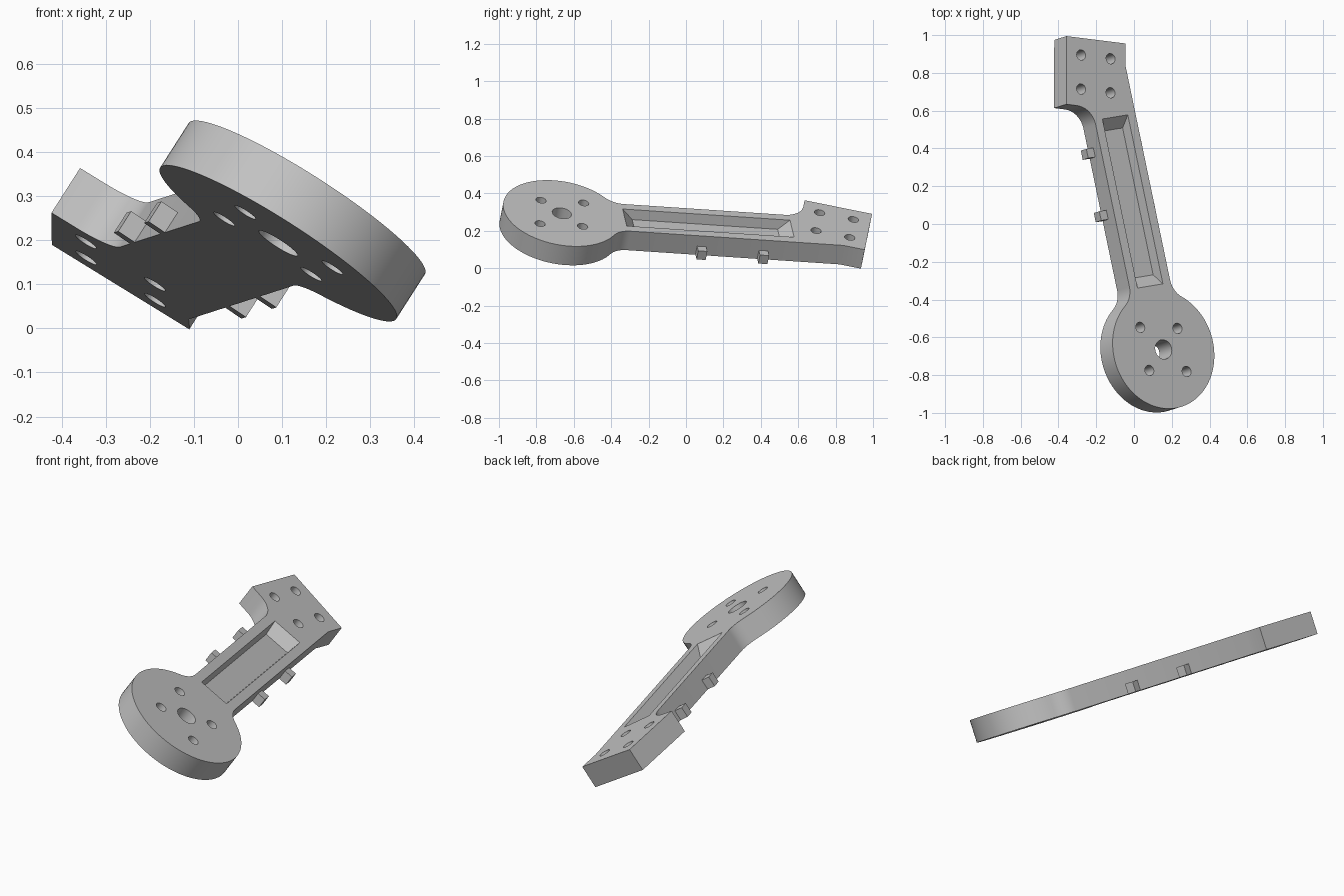
import bpy, bmesh
from math import sin, cos, atan2, pi, radians, sqrt, tan
from mathutils import Vector, Matrix

if "Cube" in bpy.data.objects:
    bpy.data.objects.remove(bpy.data.objects["Cube"], do_unlink=True)

# Tilted frame: local x across the arm, y along it, z out of the top face
normal = Vector((0.64, 0.2, 1)).normalized()
along = Vector((-0.208, 1, -0.067)).normalized()
across = along.cross(normal).normalized()
along = normal.cross(across)
frame = Matrix.Translation((0.156, -0.664, 0.294)) @ Matrix((across, along, normal)).transposed().to_4x4()

THICK = 0.122
HALF = 0.131      # half width of the arm
DISC = 0.318      # radius of the round mount
FLARE = 0.12      # fillet between disc and arm
TURN = radians(-14)

grey = bpy.data.materials.new("plain grey")
grey.use_nodes = True
grey.diffuse_color = (0.55, 0.55, 0.55, 1)
grey.node_tree.nodes["Principled BSDF"].inputs["Base Color"].default_value = (0.55, 0.55, 0.55, 1)


def make(name, bm):
    bmesh.ops.recalc_face_normals(bm, faces=bm.faces)
    mesh = bpy.data.meshes.new(name)
    bm.to_mesh(mesh)
    bm.free()
    mesh.transform(frame)
    mesh.materials.append(grey)
    ob = bpy.data.objects.new(name, mesh)
    bpy.context.collection.objects.link(ob)
    return ob


def arc(centre, r, a, b, n):
    return [Vector((centre[0] + r * cos(a + (b - a) * i / n),
                    centre[1] + r * sin(a + (b - a) * i / n))) for i in range(n + 1)]


def loft(bm, low, high, z0, z1):
    """Closed solid between two matching outlines."""
    a = [bm.verts.new((p[0], p[1], z0)) for p in low]
    b = [bm.verts.new((p[0], p[1], z1)) for p in high]
    bm.faces.new(a[::-1])
    bm.faces.new(b)
    for i in range(len(a)):
        j = (i + 1) % len(a)
        bm.faces.new((a[i], a[j], b[j], b[i]))


def rect(x, y0, y1):
    return [(-x, y0), (x, y0), (x, y1), (-x, y1)]


# Outline: disc, flare, arm, turned square head, inner fillet, arm, flare
fx = HALF + FLARE
fy = sqrt((DISC + FLARE) ** 2 - fx ** 2)
meet = atan2(fy, fx)
disc_edge = arc((0, 0), DISC, pi - meet, 2 * pi + meet, 72)
right_flare = arc((fx, fy), FLARE, pi + meet, pi, 12)
left_flare = [Vector((-p.x, p.y)) for p in reversed(right_flare)]

head_mid = Vector((-0.064, 1.502))
ex = Vector((cos(TURN), sin(TURN)))
ey = Vector((-sin(TURN), cos(TURN)))
side = 0.184
outer_right = head_mid + ex * side + ey * side
outer_left = head_mid - ex * side + ey * side
inner_left = head_mid - ex * side - ey * side
# where the head's right edge runs into the arm
notch = outer_right - ey * ((outer_right.x - HALF) / ey.x)
# inner fillet, tangent to the head's lower edge and to the arm
corner_y = inner_left.y + ex.y * (-HALF - inner_left.x) / ex.x
r = 0.12
sweep = pi / 2 + TURN
centre = (-HALF - r, corner_y - r * tan(sweep / 2))
inner_fillet = arc(centre, r, sweep, 0, 14)

outline = (disc_edge + right_flare[1:] + [notch, outer_right, outer_left, inner_left]
           + inner_fillet + left_flare[:-1])
bm = bmesh.new()
loft(bm, outline, outline, -THICK, 0)
plate = make("arm_plate", bm)

# Cutter: tapered pocket, shaft hole and both screw patterns
bm = bmesh.new()
rise = 0.01
depth = 0.055
loft(bm, rect(0.069, 0.404, 1.2), rect(0.084, 0.333, 1.271), -depth, rise)
holes = [(Vector((0, 0)), 0.052)]
for k, reach in enumerate((0.151, 0.178, 0.151, 0.178)):
    a = radians(40.5) + k * pi / 2
    holes.append((Vector((cos(a), sin(a))) * reach, 0.028))
for i in (-1, 1):
    for j in (-1, 1):
        holes.append((head_mid + ex * 0.092 * i + ey * 0.092 * j, 0.028))
for c, radius in holes:
    ring = arc(c, radius, 0, 2 * pi, 32)[:-1]
    loft(bm, ring, ring, -THICK - rise, rise)
cutter = make("hole_cutter", bm)
cutter.hide_render = True

bpy.context.view_layer.objects.active = plate
plate.select_set(True)
cut = plate.modifiers.new("cut", "BOOLEAN")
cut.operation = "DIFFERENCE"
cut.solver = "EXACT"
cut.object = cutter
bpy.ops.object.modifier_apply(modifier=cut.name)
bpy.data.objects.remove(cutter, do_unlink=True)
bpy.ops.object.shade_smooth_by_angle(angle=radians(30))

# Small side tabs, flush with the underside
for label, s in (("left", 1), ("right", -1)):
    for place, y in (("front", 0.759), ("back", 1.097)):
        bm = bmesh.new()
        xs = (s * (HALF - 0.01), s * (HALF + 0.045))
        tab = [(xs[0], y - 0.025), (xs[1], y - 0.025), (xs[1], y + 0.025), (xs[0], y + 0.025)]
        loft(bm, tab, tab, -THICK, -THICK + 0.055)
        make(f"{label}_{place}_tab", bm)
